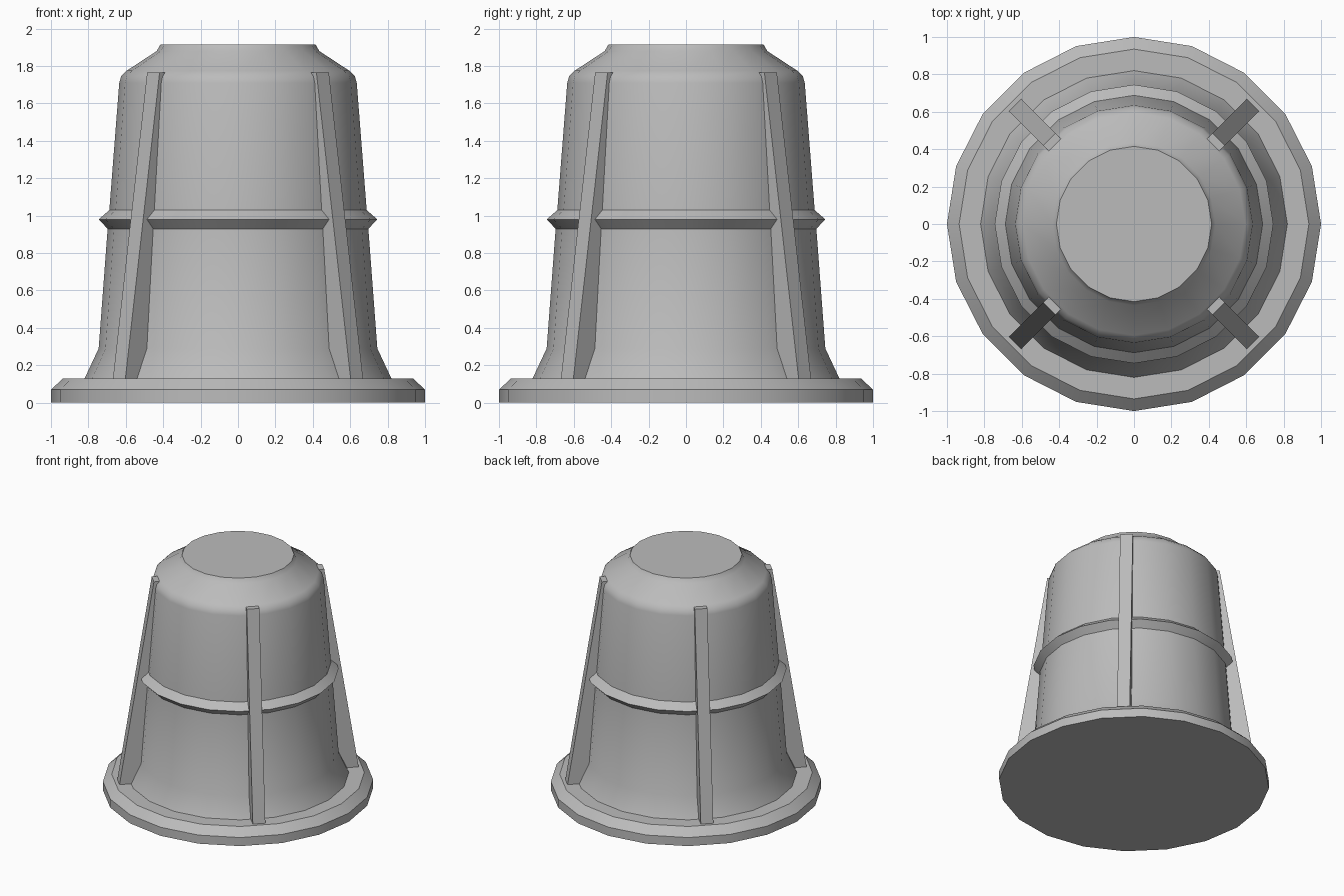
import bpy, bmesh, math
from mathutils import Matrix, Vector

cube = bpy.data.objects.get("Cube")
if cube:
    bpy.data.objects.remove(cube, do_unlink=True)

SIDES = 20

grey = bpy.data.materials.new("plain_grey")
grey.use_nodes = True
grey.diffuse_color = (0.5, 0.5, 0.5, 1)
grey.node_tree.nodes["Principled BSDF"].inputs["Base Color"].default_value = (0.5, 0.5, 0.5, 1)


def finish(name, bm, smooth):
    bmesh.ops.recalc_face_normals(bm, faces=bm.faces)
    mesh = bpy.data.meshes.new(name)
    bm.to_mesh(mesh)
    bm.free()
    mesh.materials.append(grey)
    obj = bpy.data.objects.new(name, mesh)
    bpy.context.collection.objects.link(obj)
    if smooth:
        bpy.ops.object.select_all(action="DESELECT")
        obj.select_set(True)
        bpy.context.view_layer.objects.active = obj
        bpy.ops.object.shade_smooth_by_angle(angle=math.radians(36))
    return obj


def lathe(name, profile):
    """Turn a (radius, height) profile about z and cap both ends."""
    bm = bmesh.new()
    rings = []
    for r, z in profile:
        angles = [math.tau * i / SIDES for i in range(SIDES)]
        rings.append([bm.verts.new((r * math.cos(a), r * math.sin(a), z)) for a in angles])
    for low, high in zip(rings, rings[1:]):
        for i in range(SIDES):
            j = (i + 1) % SIDES
            bm.faces.new((low[i], low[j], high[j], high[i]))
    bm.faces.new(rings[0])
    bm.faces.new(rings[-1])
    return finish(name, bm, True)


def rib(name, angle, side_profile, width):
    """Extrude a radial (radius, height) outline across its width."""
    bm = bmesh.new()
    face = bm.faces.new([bm.verts.new((r, -width / 2, z)) for r, z in side_profile])
    new = bmesh.ops.extrude_face_region(bm, geom=[face])["geom"]
    moved = [v for v in new if isinstance(v, bmesh.types.BMVert)]
    bmesh.ops.translate(bm, verts=moved, vec=Vector((0, width, 0)))
    bmesh.ops.rotate(bm, verts=bm.verts, matrix=Matrix.Rotation(angle, 3, "Z"))
    return finish(name, bm, False)


# Flanged base, tapered body with its raised band, and domed top
lathe("body", [
    (1.0, 0), (1.0, 0.07), (0.935, 0.13), (0.82, 0.13), (0.745, 0.29),
    (0.697, 0.93), (0.745, 0.98), (0.688, 1.03), (0.635, 1.71),
    (0.625, 1.745), (0.595, 1.775), (0.435, 1.88), (0.415, 1.915),
])

# Four sloping ribs on the diagonals
outline = [(0.57, 0.12), (0.90, 0.12), (0.64, 1.765), (0.57, 1.765)]
names = ["back_left_rib", "back_right_rib", "front_right_rib", "front_left_rib"]
for i, name in enumerate(names):
    rib(name, math.radians(45 + 90 * i), outline, 0.094)
